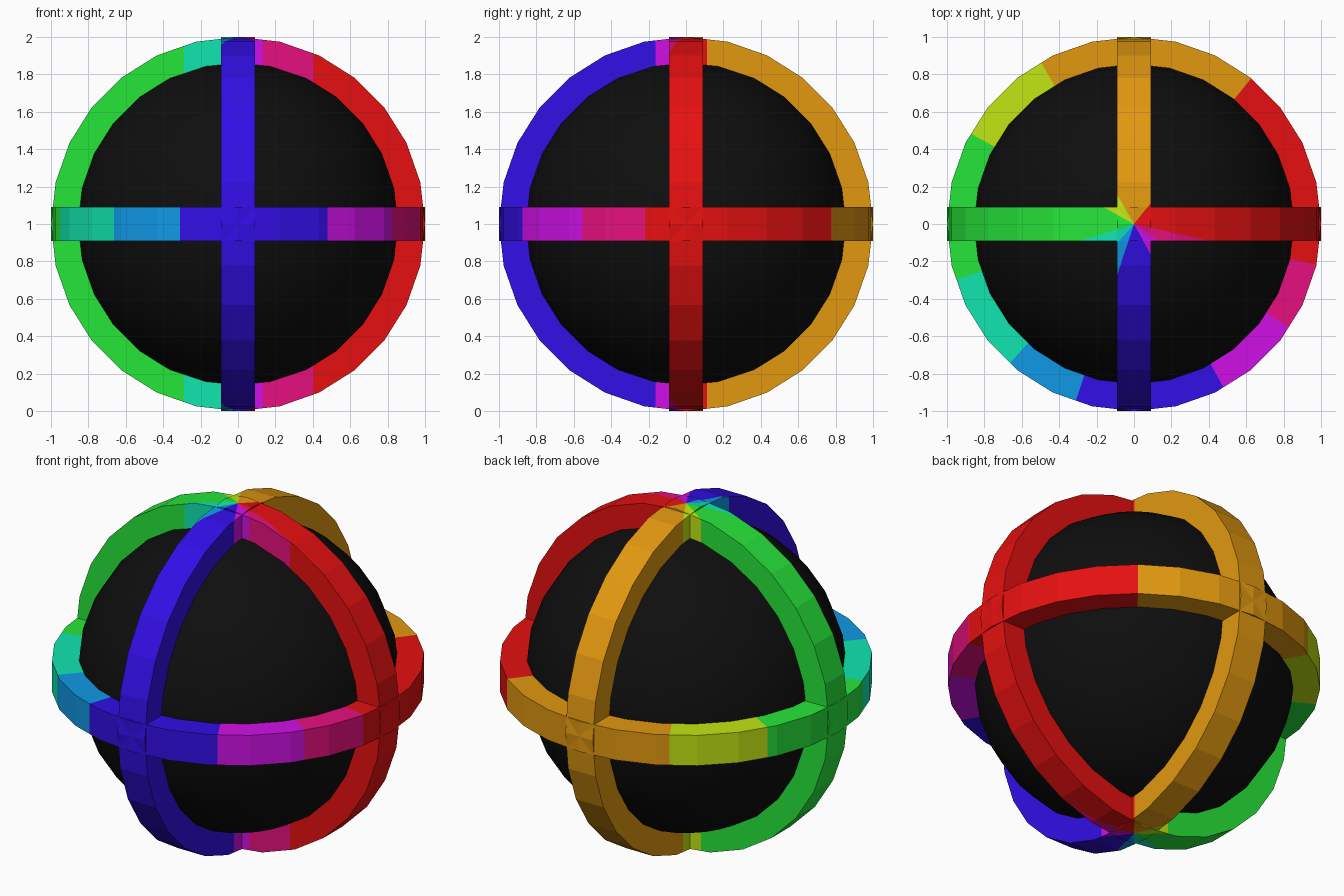
import bpy, bmesh, math
from mathutils import Matrix, Vector

if "Cube" in bpy.data.objects:
    bpy.data.objects.remove(bpy.data.objects["Cube"])

SIDES = 28
R_OUT, R_IN, HALF_W = 1.0, 0.855, 0.09
R_BALL = 0.865

# Colour sectors around the z axis: name, start angle in degrees, sRGB colour
SECTORS = [
    ("orange", 51.2, (226, 152, 16)),
    ("lime", 119.9, (194, 230, 18)),
    ("green", 151.0, (38, 230, 58)),
    ("teal", 197.3, (16, 230, 176)),
    ("azure", 228.3, (16, 153, 230)),
    ("blue", 251.8, (50, 14, 230)),
    ("magenta", 298.7, (208, 16, 230)),
    ("pink", 326.1, (230, 16, 126)),
    ("red", 347.4, (230, 16, 16)),
]


def linear(c):
    c /= 255
    return c / 12.92 if c <= 0.04045 else ((c + 0.055) / 1.055) ** 2.4


def material(name, rgb):
    m = bpy.data.materials.new(name)
    m.diffuse_color = (*[linear(c) for c in rgb], 1)
    m.use_nodes = True
    m.node_tree.nodes["Principled BSDF"].inputs["Base Color"].default_value = m.diffuse_color
    return m


mats = [material(n, c) for n, _, c in SECTORS]
black = material("black", (14, 14, 14))


def sector(p):
    a = math.degrees(math.atan2(p.y, p.x)) % 360
    index = len(SECTORS) - 1            # red wraps through zero
    for i, (_, start, _) in enumerate(SECTORS):
        if a >= start:
            index = i
    return index


def add_object(name, bm, materials):
    me = bpy.data.meshes.new(name)
    bm.to_mesh(me)
    bm.free()
    for m in materials:
        me.materials.append(m)
    ob = bpy.data.objects.new(name, me)
    ob.location.z = 1
    bpy.context.collection.objects.link(ob)
    return ob


# Square-section hoop, cut along the colour sector borders
def hoop(name, rotation):
    bm = bmesh.new()
    section = [(R_IN, -HALF_W), (R_OUT, -HALF_W), (R_OUT, HALF_W), (R_IN, HALF_W)]
    loops = []
    for i in range(SIDES):
        a = math.tau * i / SIDES
        loops.append([bm.verts.new((r * math.cos(a), r * math.sin(a), z)) for r, z in section])
    for i in range(SIDES):
        a, b = loops[i], loops[(i + 1) % SIDES]
        for j in range(4):
            k = (j + 1) % 4
            bm.faces.new((a[j], b[j], b[k], a[k]))
    bm.transform(rotation)
    bmesh.ops.recalc_face_normals(bm, faces=bm.faces[:])
    for _, start, _ in SECTORS:
        t = math.radians(start)
        bmesh.ops.bisect_plane(bm, geom=bm.verts[:] + bm.edges[:] + bm.faces[:], dist=1e-6,
                               plane_co=(0, 0, 0), plane_no=Vector((-math.sin(t), math.cos(t), 0)))
    for f in bm.faces:
        f.material_index = sector(f.calc_center_median())
    add_object(name, bm, mats)


hoop("horizontal_hoop", Matrix.Identity(4))
hoop("front_facing_hoop", Matrix.Rotation(math.pi / 2, 4, 'X'))
hoop("side_facing_hoop", Matrix.Rotation(math.pi / 2, 4, 'Y'))

# Smooth dark ball inside the hoops
bm = bmesh.new()
bmesh.ops.create_uvsphere(bm, u_segments=SIDES, v_segments=SIDES // 2, radius=R_BALL)
for f in bm.faces:
    f.smooth = True
add_object("inner_ball", bm, [black])
